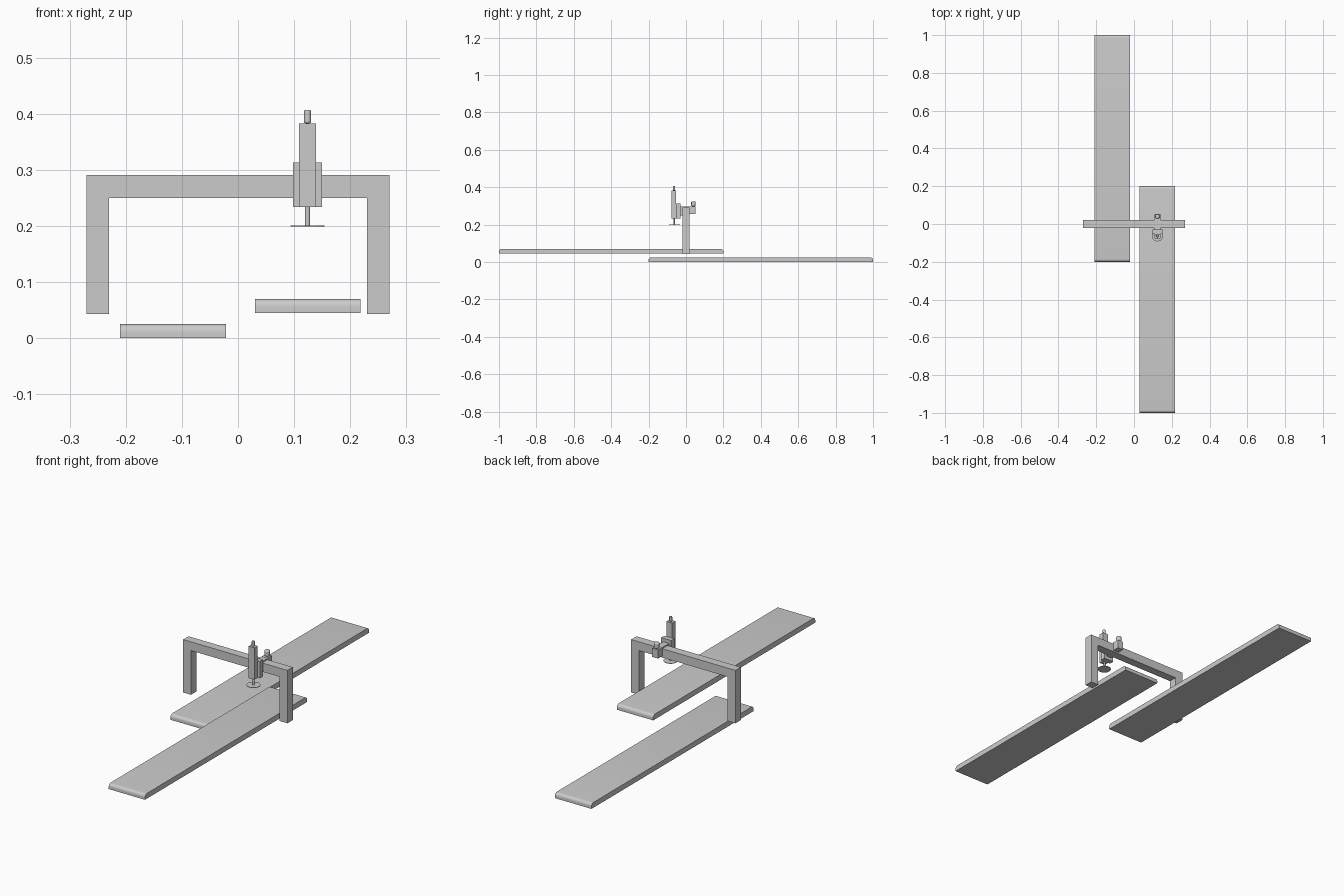
import bpy, math

if "Cube" in bpy.data.objects:
    bpy.data.objects.remove(bpy.data.objects["Cube"])


def mesh_object(name, verts, faces):
    me = bpy.data.meshes.new(name)
    me.from_pydata(verts, [], faces)
    ob = bpy.data.objects.new(name, me)
    bpy.context.collection.objects.link(ob)
    return ob


def prism(name, profile, to3d, a, b):
    """Extrude a 2D profile between a and b along the remaining axis."""
    n = len(profile)
    verts = [to3d(u, v, w) for w in (a, b) for u, v in profile]
    faces = [tuple(range(n))[::-1], tuple(range(n, 2 * n))]
    faces += [(i, (i + 1) % n, n + (i + 1) % n, n + i) for i in range(n)]
    ob = mesh_object(name, verts, faces)
    bpy.context.view_layer.objects.active = ob
    ob.select_set(True)
    bpy.ops.object.mode_set(mode='EDIT')
    bpy.ops.mesh.select_all(action='SELECT')
    bpy.ops.mesh.normals_make_consistent(inside=False)
    bpy.ops.object.mode_set(mode='OBJECT')
    ob.select_set(False)
    return ob


def box(name, x0, x1, y0, y1, z0, z1):
    return prism(name, [(x0, y0), (x1, y0), (x1, y1), (x0, y1)],
                 lambda u, v, w: (u, v, w), z0, z1)


def cylinder(name, x, y, z0, z1, r, sides=24, bevel=0):
    bpy.ops.mesh.primitive_cylinder_add(vertices=sides, radius=r, depth=z1 - z0,
                                        location=(x, y, (z0 + z1) / 2))
    ob = bpy.context.object
    ob.name = name
    if bevel:
        m = ob.modifiers.new("round", 'BEVEL')
        m.width, m.segments = bevel, 3
        m.limit_method, m.angle_limit = 'ANGLE', math.radians(50)
    bpy.ops.object.shade_smooth_by_angle(angle=math.radians(35))
    ob.select_set(False)
    return ob


def conveyor(name, x0, x1, y0, y1, z0, z1):
    """Flat slab whose upper end edges are rolled over."""
    r = 0.014
    arc = [math.radians(a) for a in range(0, 91, 15)]
    prof = [(y0, z0), (y1, z0)]
    prof += [(y1 - r + r * math.cos(a), z1 - r + r * math.sin(a)) for a in arc]
    prof += [(y0 + r - r * math.cos(a), z1 - r + r * math.sin(a)) for a in reversed(arc)]
    ob = prism(name, prof, lambda u, v, w: (w, u, v), x0, x1)
    bpy.context.view_layer.objects.active = ob
    ob.select_set(True)
    bpy.ops.object.shade_smooth_by_angle(angle=math.radians(35))
    ob.select_set(False)


# Two conveyors at different heights
conveyor("low_conveyor", -0.21, -0.021, -0.2, 1.0, 0.0, 0.025)
conveyor("high_conveyor", 0.03, 0.218, -1.0, 0.2, 0.045, 0.07)

# Gantry arch
prism("gantry", [(-0.27, 0.043), (-0.23, 0.043), (-0.23, 0.25), (0.23, 0.25),
                 (0.23, 0.043), (0.27, 0.043), (0.27, 0.291), (-0.27, 0.291)],
      lambda u, v, w: (u, w, v), -0.02, 0.02)

# Carriage in front of the beam, linked over the top to the drive block
CX = 0.124
box("carriage", 0.098, 0.15, -0.053, -0.03, 0.234, 0.313)
box("carriage_slide", 0.109, 0.139, -0.03, -0.02, 0.25, 0.291)
box("bridge_plate", 0.109, 0.139, -0.031, 0.025, 0.291, 0.297)
box("drive_block", 0.109, 0.139, 0.02, 0.052, 0.257, 0.298)
cylinder("drive_motor", CX, 0.04, 0.298, 0.325, 0.012, bevel=0.005)

# Vertical actuator with motor, rod and suction disc
box("actuator_body", 0.109, 0.139, -0.077, -0.053, 0.234, 0.383)
cylinder("actuator_motor", CX, -0.064, 0.383, 0.407, 0.0065, bevel=0.003)
cylinder("actuator_rod", CX, -0.062, 0.2, 0.234, 0.0045, sides=16)
cylinder("suction_disc", CX, -0.062, 0.199, 0.201, 0.03, sides=32)
